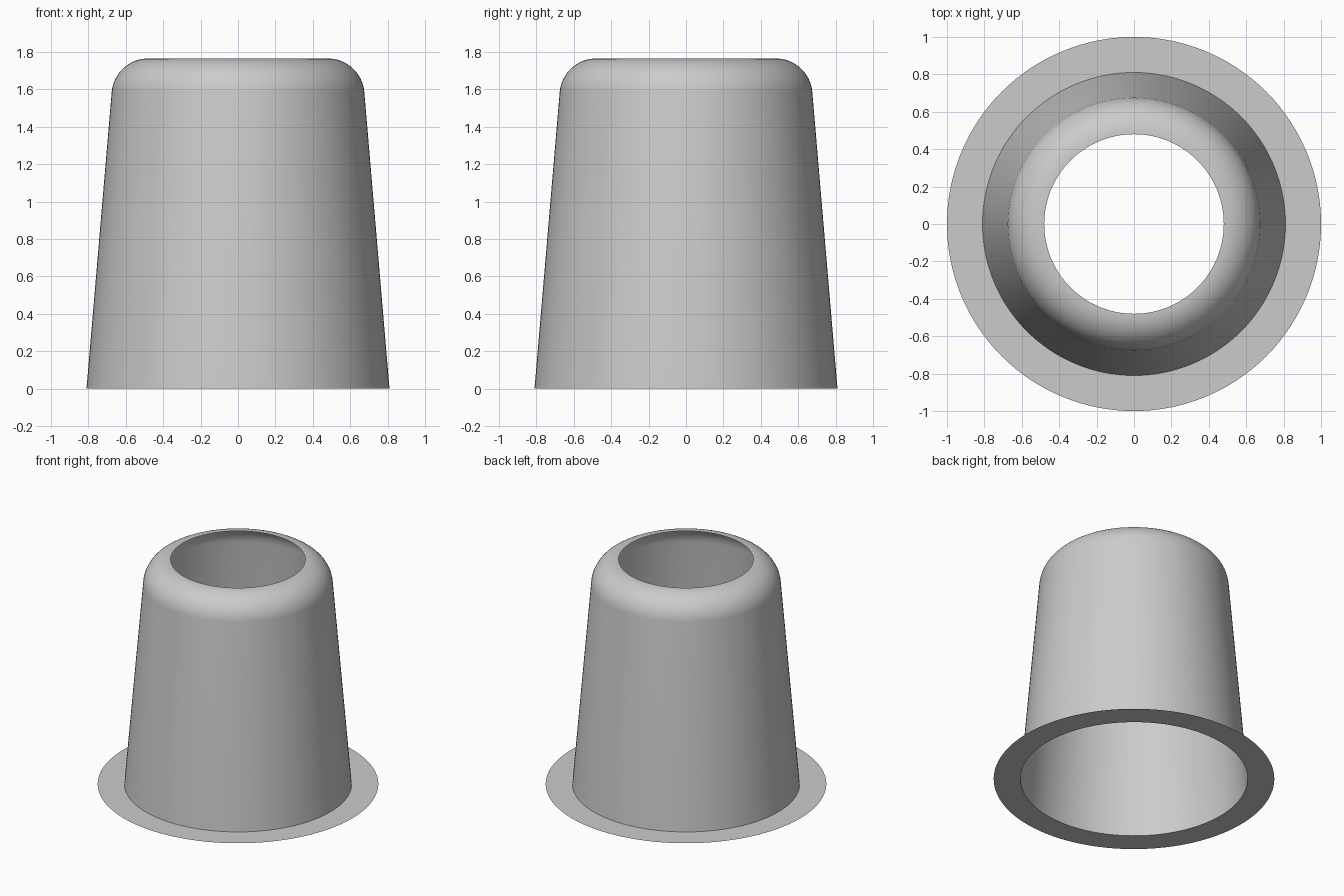
import bpy, bmesh
from math import sin, cos, pi, radians

cube = bpy.data.objects.get("Cube")
if cube:
    bpy.data.objects.remove(cube, do_unlink=True)

grey = bpy.data.materials.new("light_grey")
grey.use_nodes = True
colour = (0.6, 0.6, 0.6, 1)
grey.diffuse_color = colour
grey.node_tree.nodes["Principled BSDF"].inputs["Base Color"].default_value = colour

SIDES = 128
HEIGHT, MOUTH, FILLET = 1.765, 0.48, 0.196
DRAFT = radians(4.87)   # lean of the wall


def lathe(name, profile):
    """Turn an open (radius, height) profile into a thin shell around z."""
    bm = bmesh.new()
    rings = [[bm.verts.new((r * cos(2 * pi * i / SIDES), r * sin(2 * pi * i / SIDES), z))
              for i in range(SIDES)] for r, z in profile]
    for low, high in zip(rings, rings[1:]):
        for i in range(SIDES):
            j = (i + 1) % SIDES
            bm.faces.new((low[i], low[j], high[j], high[i]))
    mesh = bpy.data.meshes.new(name)
    bm.to_mesh(mesh)
    bm.free()
    mesh.materials.append(grey)
    obj = bpy.data.objects.new(name, mesh)
    bpy.context.collection.objects.link(obj)
    return obj


# Flat rim, tapered wall, then a rounded shoulder up to the open mouth
profile = [(1.0, 0), (0.81, 0)]
STEPS = 16
for k in range(STEPS + 1):
    a = DRAFT + (pi / 2 - DRAFT) * k / STEPS
    profile.append((MOUTH + FILLET * cos(a), HEIGHT - FILLET + FILLET * sin(a)))

shell = lathe("flanged_sleeve", profile)
bpy.context.view_layer.objects.active = shell
shell.select_set(True)
bpy.ops.object.shade_smooth_by_angle(angle=radians(30))
